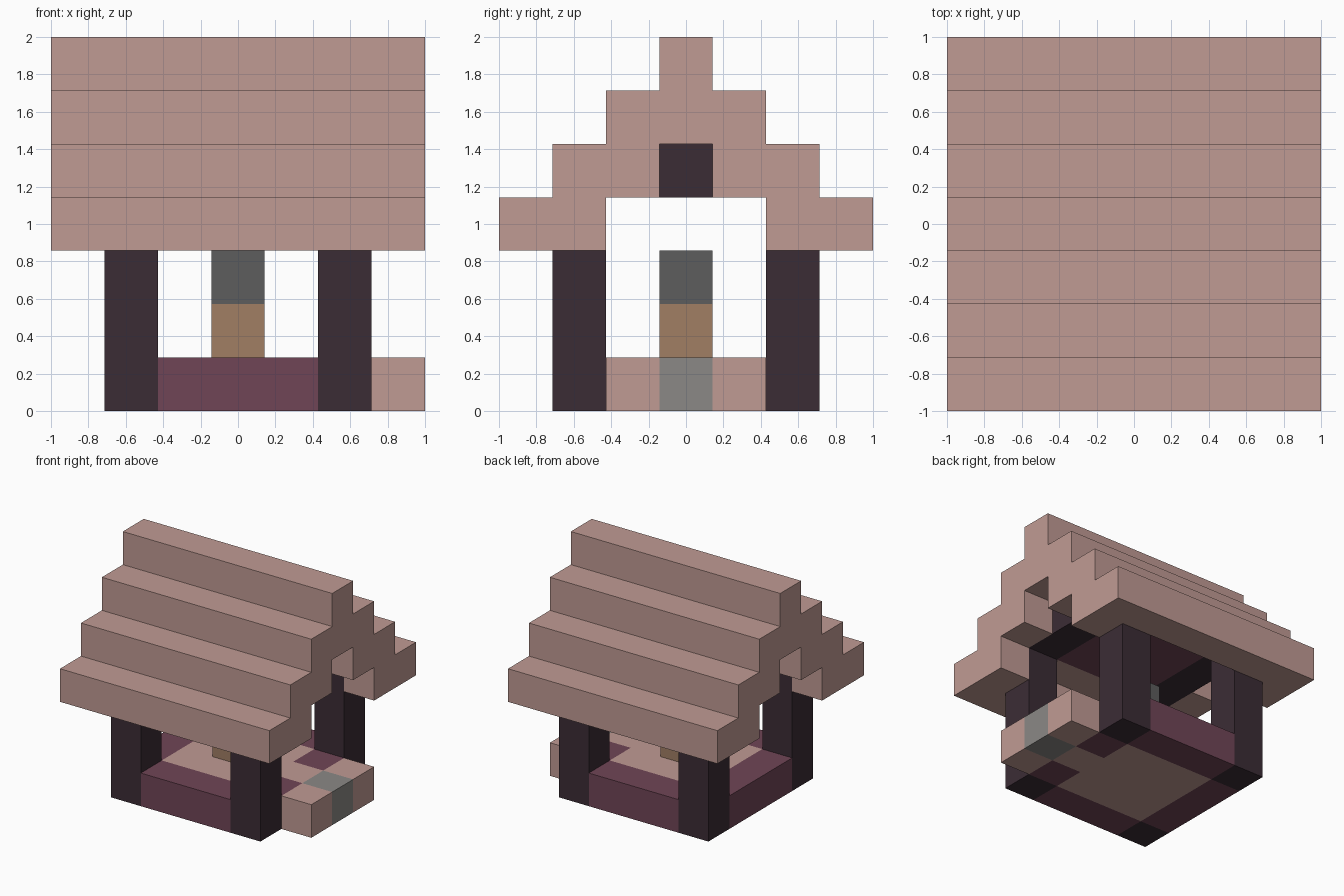
import bpy
import bmesh
from mathutils import Matrix, Vector

U = 2 / 7  # one block

cube = bpy.data.objects.get("Cube")
if cube:
    bpy.data.objects.remove(cube, do_unlink=True)


def material(name, hex_code):
    srgb = [int(hex_code[i:i + 2], 16) / 255 for i in (0, 2, 4)]
    color = [c / 12.92 if c < 0.04 else ((c + 0.055) / 1.055) ** 2.4 for c in srgb] + [1]
    mat = bpy.data.materials.new(name)
    mat.use_nodes = True
    mat.diffuse_color = color
    bsdf = next(n for n in mat.node_tree.nodes if n.type == "BSDF_PRINCIPLED")
    bsdf.inputs["Base Color"].default_value = color
    bsdf.inputs["Roughness"].default_value = 0.9
    return mat


PINK = material("dusty pink", "C09B94")
PLUM = material("plum", "704556")
DARK = material("dark timber", "3B2C35")
TAN = material("tan wood", "A17E64")
STONE = material("light stone", "8B8986")
IRON = material("dark grey", "5D5D5D")


def blocks(name, mat, *boxes):
    """Boxes given as inclusive block ranges (x0, x1, y0, y1, z0, z1)."""
    bm = bmesh.new()
    for x0, x1, y0, y1, z0, z1 in boxes:
        size = Vector((x1 - x0 + 1, y1 - y0 + 1, z1 - z0 + 1)) * U
        mid = Vector(((x0 + x1) / 2, (y0 + y1) / 2, (z0 + z1 + 1) / 2)) * U
        bmesh.ops.create_cube(bm, size=1, matrix=Matrix.Translation(mid) @ Matrix.Diagonal(size.to_4d()))
    mesh = bpy.data.meshes.new(name)
    bm.to_mesh(mesh)
    bm.free()
    mesh.materials.append(mat)
    obj = bpy.data.objects.new(name, mesh)
    bpy.context.collection.objects.link(obj)


# Floor with a plum border, open in the middle of the +x side
blocks("floor", PINK, (-1, 1, -1, 1, 0, 0), (2, 2, 0, 0, 0, 0))
blocks("floor_border", PLUM,
       (-1, 1, -2, -2, 0, 0), (-1, 1, 2, 2, 0, 0), (-2, -2, -1, 1, 0, 0),
       (2, 2, -1, -1, 0, 0), (2, 2, 1, 1, 0, 0))

# Entrance step
blocks("step_sides", PINK, (3, 3, -1, -1, 0, 0), (3, 3, 1, 1, 0, 0))
blocks("step_stone", STONE, (3, 3, 0, 0, 0, 0))

# Pedestal in the middle
blocks("pedestal_base", TAN, (0, 0, 0, 0, 1, 1))
blocks("pedestal_top", IRON, (0, 0, 0, 0, 2, 2))

# Corner posts, tie beams and ceiling
for side, sx in (("left", 2), ("right", -2)):
    for end, sy in (("front", -2), ("back", 2)):
        blocks(f"{end}_{side}_post", DARK, (sx, sx, sy, sy, 0, 3))
    blocks(f"{side}_tie_beam", DARK, (sx, sx, -1, 1, 4, 4))
blocks("ceiling", PLUM, (-1, 1, -1, 1, 4, 4))

# Stepped roof: eaves, slopes, upper tier and ridge
for end, s in (("front", -1), ("back", 1)):
    blocks(f"{end}_eave", PINK, (-3, 3, 3 * s, 3 * s, 3, 3))
    blocks(f"{end}_slope", PINK, (-3, 3, 2 * s, 2 * s, 4, 4))
    for side, x in (("left", 3), ("right", -3)):
        blocks(f"{end}_{side}_gable", PINK, (x, x, 2 * s, 2 * s, 3, 3), (x, x, s, s, 4, 4))
blocks("upper_roof", PINK, (-3, 3, -1, 1, 5, 5))
blocks("roof_ridge", PINK, (-3, 3, 0, 0, 6, 6))
